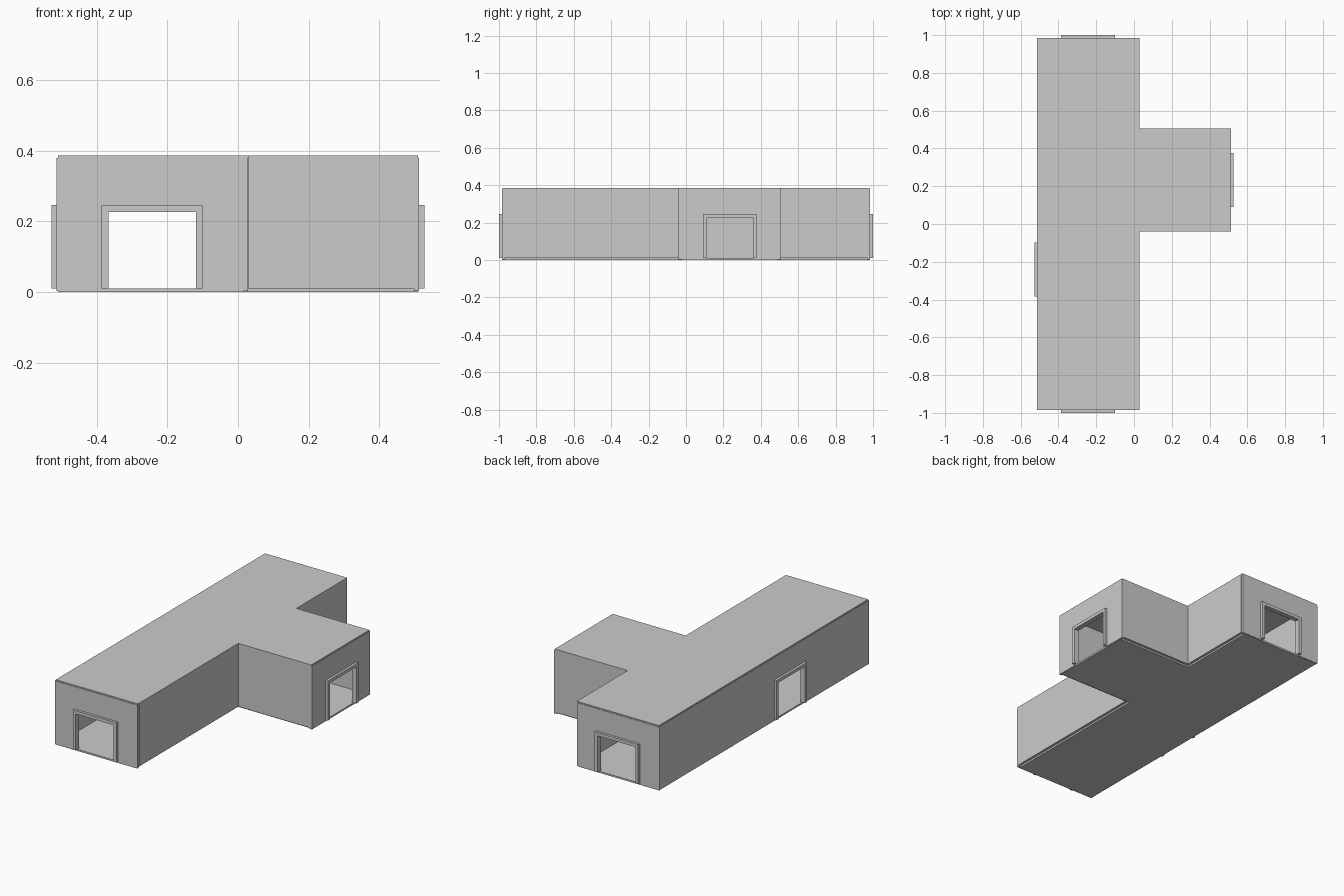
import bpy, bmesh
from math import radians
from mathutils import Matrix

cube = bpy.data.objects.get("Cube")
if cube:
    bpy.data.objects.remove(cube, do_unlink=True)

grey = bpy.data.materials.new("concrete grey")
grey.use_nodes = True
colour = (0.6, 0.6, 0.6, 1)
grey.diffuse_color = colour
grey.node_tree.nodes["Principled BSDF"].inputs["Base Color"].default_value = colour

# Overall sizes
LEFT, INNER, RIGHT = -0.513, 0.03, 0.513      # hall left, hall right, wing end
END = 0.985                                   # hall ends at -END and END
WING_A, WING_B = -0.04, 0.505                 # wing sides
HALL_X, WING_Y, SIDE_DOOR_Y = -0.243, 0.233, -0.24
WALL, FLOOR_TOP, ROOF_BASE, ROOF_TOP = 0.015, 0.01, 0.379, 0.386


def prism(name, outline, depth, matrix=Matrix()):
    """Extrude a flat outline along its local z axis."""
    bm = bmesh.new()
    face = bm.faces.new([bm.verts.new((x, y, 0)) for x, y in outline])
    new = bmesh.ops.extrude_face_region(bm, geom=[face])["geom"]
    moved = [v for v in new if isinstance(v, bmesh.types.BMVert)]
    bmesh.ops.translate(bm, verts=moved, vec=(0, 0, depth))
    bmesh.ops.recalc_face_normals(bm, faces=bm.faces)
    bm.transform(matrix)
    mesh = bpy.data.meshes.new(name)
    bm.to_mesh(mesh)
    bm.free()
    mesh.materials.append(grey)
    obj = bpy.data.objects.new(name, mesh)
    bpy.context.collection.objects.link(obj)
    return obj


def slab(name, outline, low, high):
    return prism(name, outline, high - low, Matrix.Translation((0, 0, low)))


def tee(inset, side):
    """Plan outline: inset at door walls, side at plain walls."""
    left, right, end = LEFT + inset, RIGHT - inset, END - inset
    x, a, b = INNER - side, WING_A + side, WING_B - side
    return [(left, -end), (x, -end), (x, a), (right, a),
            (right, b), (x, b), (x, end), (left, end)]


def arch(x0, x1, low, high, half, door_top):
    """Upright panel outline with a doorway notch around x = 0."""
    return [(x0, low), (-half, low), (-half, door_top), (half, door_top),
            (half, low), (x1, low), (x1, high), (x0, high)]


def door_wall(name, x, y, turn, x0, x1):
    """Wall with a doorway and the raised frame lining it."""
    place = (Matrix.Translation((x, y, 0)) @ Matrix.Rotation(radians(turn), 4, "Z")
             @ Matrix.Rotation(radians(90), 4, "X"))
    prism(name + "_wall", arch(x0, x1, 0.003, ROOF_BASE, 0.133, 0.237), WALL,
          place @ Matrix.Translation((0, 0, -WALL)))
    prism(name + "_door_frame", arch(-0.143, 0.143, FLOOR_TOP, 0.246, 0.124, 0.227),
          2 * WALL, place @ Matrix.Translation((0, 0, -WALL)))


# Floor and roof
slab("floor", tee(0.003, WALL), 0, FLOOR_TOP)
slab("roof", tee(0.003, 0), ROOF_BASE, ROOF_TOP)

# Plain walls wrapping the two inside corners
for name, outer, step, end in (("front_corner_wall", WING_A, WALL, WALL - END),
                               ("back_corner_wall", WING_B, -WALL, END - WALL)):
    tip, inside = RIGHT - WALL, INNER - WALL
    slab(name, [(INNER, end), (INNER, outer), (tip, outer), (tip, outer + step),
                (inside, outer + step), (inside, end)], FLOOR_TOP, ROOF_BASE)

# Walls with doorways
half = (INNER - LEFT) / 2
door_wall("front", HALL_X, -END, 0, -half, half)
door_wall("back", HALL_X, END, 180, -half, half)
door_wall("wing_end", RIGHT, WING_Y, 90, WING_A - WING_Y, WING_B - WING_Y)
door_wall("left_side", LEFT, SIDE_DOOR_Y, -90,
          SIDE_DOOR_Y - END + WALL, SIDE_DOOR_Y + END - WALL)
